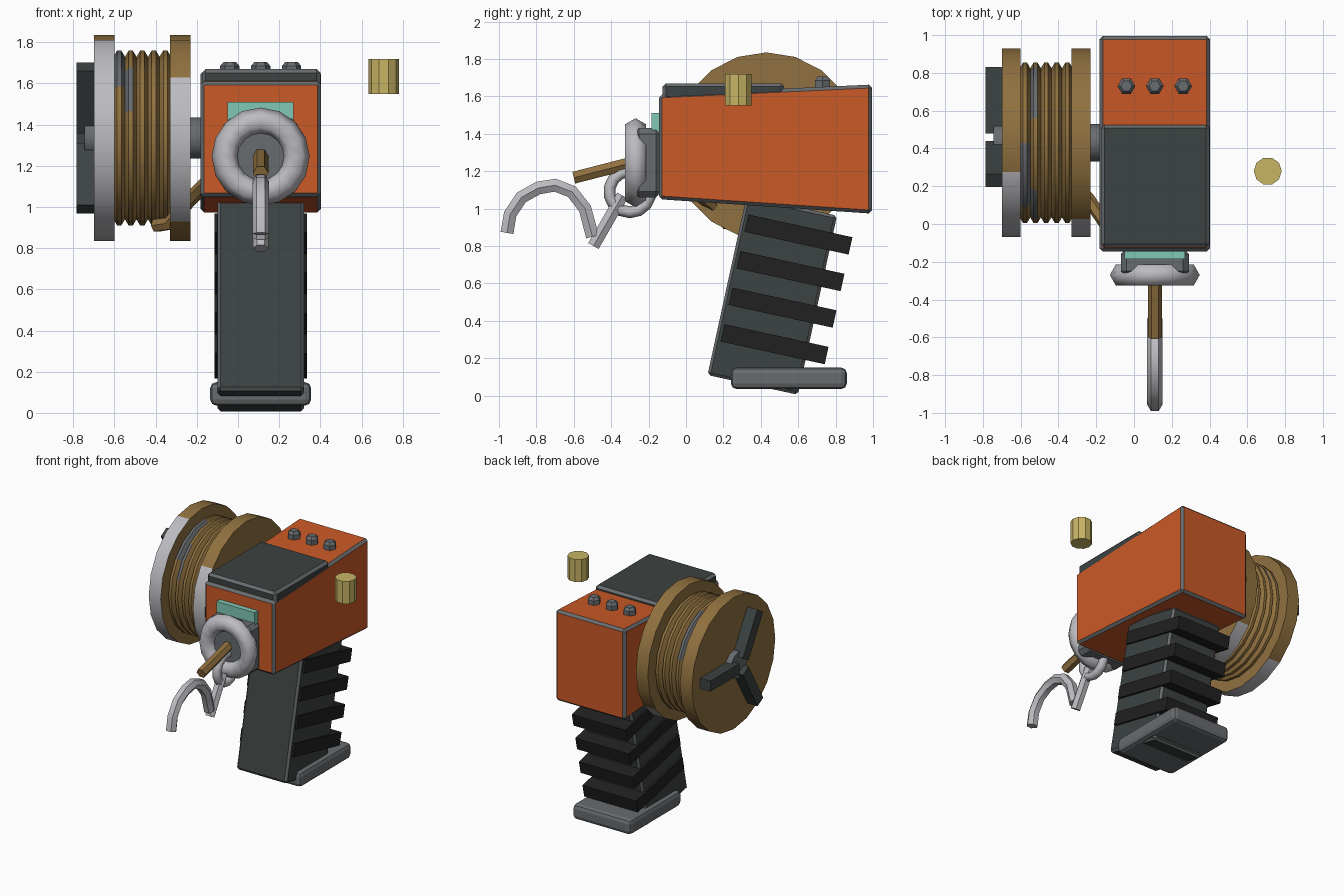
import bpy, bmesh, math
from mathutils import Matrix, Vector

old = bpy.data.objects.get("Cube")
if old:
    bpy.data.objects.remove(old, do_unlink=True)


def material(name, r, g, b):
    m = bpy.data.materials.new(name)
    m.use_nodes = True
    m.diffuse_color = (r, g, b, 1)
    m.node_tree.nodes["Principled BSDF"].inputs["Base Color"].default_value = (r, g, b, 1)
    return m


ORANGE = material("orange paint", 0.60, 0.10, 0.02)
SILVER = material("light metal", 0.50, 0.50, 0.53)
GREY = material("grey metal", 0.14, 0.15, 0.16)
DARK = material("dark panel", 0.045, 0.056, 0.054)
BLACK = material("black rubber", 0.015, 0.015, 0.015)
BROWN = material("brown rope", 0.28, 0.165, 0.05)
GOLD = material("pale gold", 0.58, 0.46, 0.13)
TEAL = material("teal display", 0.22, 0.58, 0.46)

MID = 0.11                 # centre line of the body
AXLE = (0.43, 1.335)       # spool axle, y and z


def finish(name, bm, mats, smooth=True):
    bmesh.ops.recalc_face_normals(bm, faces=bm.faces[:])
    me = bpy.data.meshes.new(name)
    bm.to_mesh(me)
    bm.free()
    ob = bpy.data.objects.new(name, me)
    bpy.context.collection.objects.link(ob)
    for m in mats:
        me.materials.append(m)
    if smooth:
        soften(ob)
    return ob


def soften(ob):
    bpy.ops.object.select_all(action='DESELECT')
    ob.select_set(True)
    bpy.context.view_layer.objects.active = ob
    bpy.ops.object.shade_smooth_by_angle(angle=math.radians(35))


def bevel(ob, width, mat_index=-1, segments=1):
    mod = ob.modifiers.new("edge_bevel", 'BEVEL')
    mod.width = width
    mod.segments = segments
    mod.material = mat_index
    return ob


def block(name, lo, hi, mats, matrix=None, shape=None):
    """Box between two corners, optionally reshaped and then moved."""
    bm = bmesh.new()
    bmesh.ops.create_cube(bm, size=1)
    for v in bm.verts:
        v.co = Vector([lo[i] + (v.co[i] + 0.5) * (hi[i] - lo[i]) for i in range(3)])
        if shape:
            shape(v.co)
    if matrix:
        bm.transform(matrix)
    return finish(name, bm, mats, smooth=False)


def lathe(name, profile, mats, rule=None, sides=20):
    """Turn (x, radius) points around the spool axle; angle 0 is the front."""
    bm = bmesh.new()
    rings = []
    for k in range(sides):
        a = math.tau * k / sides
        rings.append([bm.verts.new((x, AXLE[0] - r * math.cos(a), AXLE[1] + r * math.sin(a)))
                      for x, r in profile])
    for k in range(sides):
        a, b = rings[k], rings[(k + 1) % sides]
        angle = (k + 0.5) * 360 / sides
        angle = angle - 360 if angle > 270 else angle
        for i in range(len(profile) - 1):
            f = bm.faces.new((a[i], a[i + 1], b[i + 1], b[i]))
            if rule:
                f.material_index = rule(i, (profile[i][0] + profile[i + 1][0]) / 2, angle)
    bmesh.ops.remove_doubles(bm, verts=bm.verts[:], dist=0.0001)
    return finish(name, bm, mats)


def tube(name, points, radius, mat, resolution=1):
    cu = bpy.data.curves.new(name, 'CURVE')
    cu.dimensions = '3D'
    cu.bevel_depth = radius
    cu.bevel_resolution = resolution
    cu.use_fill_caps = True
    sp = cu.splines.new('POLY')
    sp.points.add(len(points) - 1)
    for p, co in zip(sp.points, points):
        p.co = (*co, 1)
    cu.materials.append(mat)
    ob = bpy.data.objects.new(name, cu)
    bpy.context.collection.objects.link(ob)
    bpy.ops.object.select_all(action='DESELECT')
    ob.select_set(True)
    bpy.context.view_layer.objects.active = ob
    bpy.ops.object.convert(target='MESH')
    soften(bpy.context.view_layer.objects.active)


def ring(name, matrix, major, minor, mat, around=16, section=6):
    bm = bmesh.new()
    grid = []
    for i in range(around):
        a = math.tau * i / around
        row = []
        for j in range(section):
            b = math.tau * j / section
            r = major + minor * math.cos(b)
            row.append(bm.verts.new((r * math.cos(a), r * math.sin(a), minor * math.sin(b))))
        grid.append(row)
    for i in range(around):
        p, q = grid[i], grid[(i + 1) % around]
        for j in range(section):
            n = (j + 1) % section
            bm.faces.new((p[j], q[j], q[n], p[n]))
    bm.transform(matrix)
    ob = finish(name, bm, [mat], smooth=False)
    for f in ob.data.polygons:
        f.use_smooth = True


def post(name, centre, r1, r2, depth, sides, mat, turn=0):
    bm = bmesh.new()
    bmesh.ops.create_cone(bm, cap_ends=True, segments=sides, radius1=r1, radius2=r2, depth=depth)
    bm.transform(Matrix.Translation(centre) @ Matrix.Rotation(turn, 4, 'Z'))
    finish(name, bm, [mat], smooth=False)


# Main housing: a wedge that grows towards the back
def wedge(co):
    t = (co.y + 0.145) / 1.14
    co.z = 1.61 + 0.053 * t if co.z > 1.3 else 1.05 - 0.077 * t


bevel(block("housing", (-0.183, -0.145, 1), (0.403, 0.995, 1.6), [ORANGE, GREY], shape=wedge), 0.018, 1)
bevel(block("top_plate", (-0.175, -0.125, 1.58), (0.40, 0.525, 1.67), [DARK, GREY]), 0.018, 1)
for i in range(3):
    x = MID + 0.15 * (i - 1)
    post(f"top_bolt_{i + 1}", (x, 0.73, 1.66), 0.047, 0.047, 0.05, 6, GREY, math.pi / 6)
    post(f"top_bolt_tip_{i + 1}", (x, 0.73, 1.695), 0.047, 0.03, 0.02, 6, GREY, math.pi / 6)

# Muzzle
block("display", (-0.05, -0.185, 1.40), (0.27, -0.13, 1.51), [TEAL])
bevel(block("muzzle_block", (-0.07, -0.28, 1.06), (0.29, -0.13, 1.43), [GREY]), 0.03)
upright = Matrix.Rotation(math.pi / 2, 4, 'X')
ring("muzzle_ring", Matrix.Translation((MID, -0.27, 1.245)) @ upright, 0.173, 0.065, SILVER)
tube("rope_end", [(MID, -0.27, 1.25), (MID, -0.6, 1.165)], 0.037, BROWN)

# Hook, shank and eye
hook = [(-.957, .87), (-.94, .97), (-.88, 1.06), (-.79, 1.11), (-.70, 1.125),
        (-.61, 1.09), (-.54, 1.0), (-.50, .85)]
tube("hook", [(MID, y, z) for y, z in hook], 0.04, SILVER)
tube("hook_shank", [(MID, -0.495, 0.80), (MID, -0.34, 1.07)], 0.037, SILVER)
ring("hook_eye", Matrix.Translation((MID, -0.30, 1.09)) @ Matrix.Rotation(math.pi / 2, 4, 'Y'),
     0.11, 0.032, SILVER, 14)

# Raked grip: local y runs back, local z runs up the grip
rake = Matrix.Translation((MID, 0.115, 0.11)) @ Matrix.Rotation(math.radians(-12.3), 4, 'X')
bevel(block("grip", (-0.21, 0, 0), (0.21, 0.495, 0.98), [DARK, GREY], rake), 0.015, 1)
for i in range(4):
    low = 0.19 + 0.2 * i
    block(f"grip_rib_{i + 1}", (-0.225, 0.03, low), (0.225, 0.6, low + 0.095), [BLACK], rake)
bevel(block("grip_base", (-0.135, 0.24, 0.035), (0.355, 0.86, 0.15), [GREY]), 0.03, segments=2)


# Spool flanges with worn rims
def outer_rim(i, x, a):
    return int(i == 1 and (-90 < a < 72 or 234 < a < 270))


def inner_rim(i, x, a):
    return int(i == 1 and (-54 < a < 36 or 216 < a < 270))


for name, x, rule in (("outer_flange", -0.70, outer_rim), ("inner_flange", -0.33, inner_rim)):
    lathe(name, [(x, 0), (x, 0.5), (x + 0.1, 0.5), (x + 0.1, 0)], [BROWN, SILVER], rule)


# Wound rope with a few bare patches
def bare(i, x, a):
    if -0.55 < x < -0.515:
        return int(18 < a < 54 or 108 < a < 162)
    return int(x < -0.55 and 36 < a < 90)


coil = []
for i in range(5):
    x = -0.605 + 0.056 * i
    coil += [(x, 0.395), (x + 0.018, 0.425), (x + 0.038, 0.425)]
lathe("wound_rope", coil + [(-0.325, 0.395)], [BROWN, GREY], bare)
lathe("spool_axle", [(-0.30, 0), (-0.30, 0.1), (-0.15, 0.1), (-0.15, 0)], [GREY])
lathe("crank_hub", [(-0.745, 0), (-0.745, 0.1), (-0.69, 0.1), (-0.69, 0)], [GREY], sides=12)
for i in range(3):
    turn = Matrix.Translation((0, *AXLE)) @ Matrix.Rotation(math.tau * i / 3, 4, 'X')
    block(f"crank_arm_{i + 1}", (-0.785, 0.05, -0.04), (-0.69, 0.4, 0.04), [DARK], turn)

# Rope running from the spool into the housing
tube("rope_feed", [(-.40, .28, .91), (-.33, .22, .92), (-.24, .13, 1.03), (-.15, 0, 1.12)], 0.035, BROWN)

# Loose canister beside the housing
post("canister", (0.708, 0.28, 1.635), 0.074, 0.074, 0.17, 10, GOLD, math.pi / 10)
